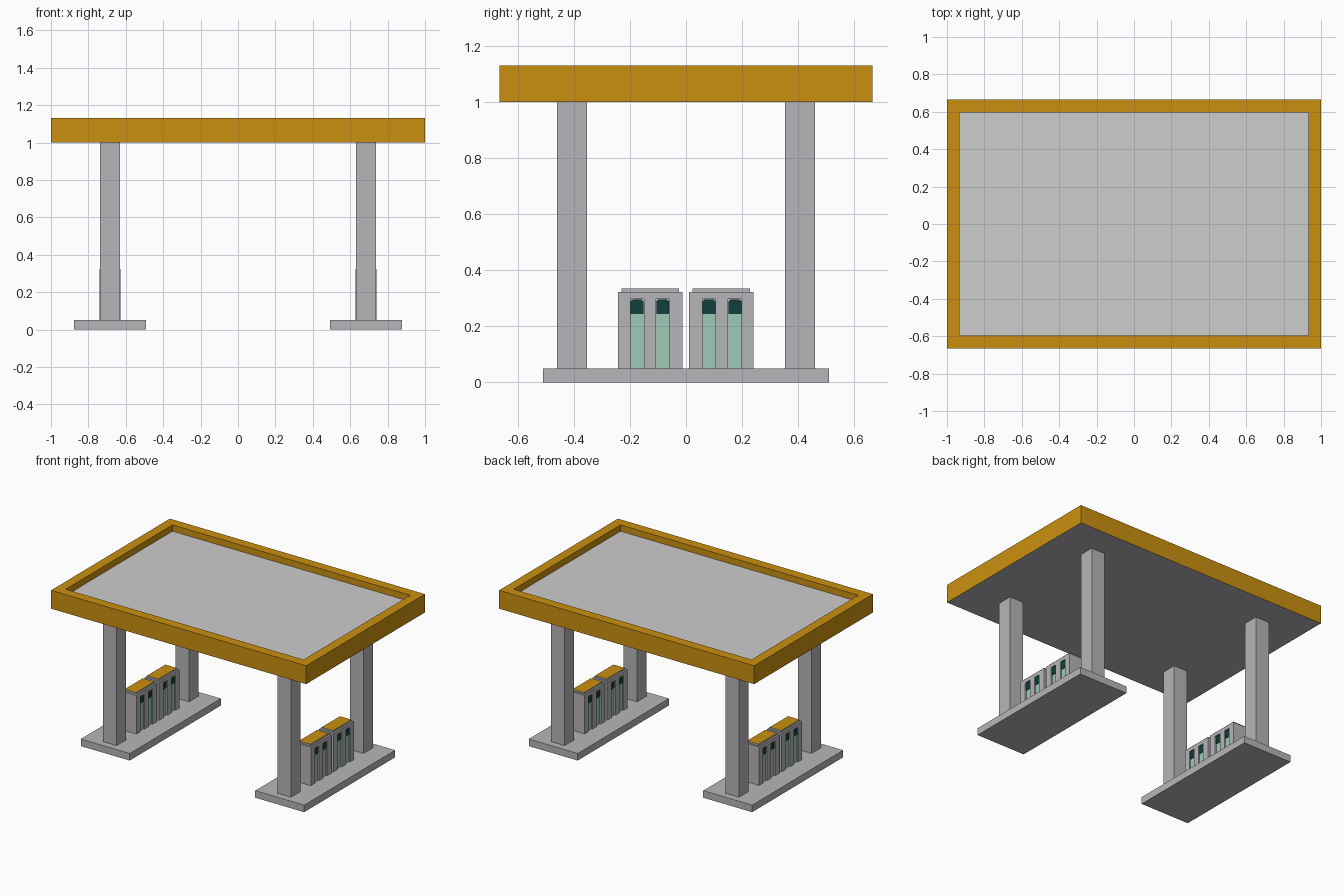
import bpy, bmesh
from mathutils import Vector

if "Cube" in bpy.data.objects:
    bpy.data.objects.remove(bpy.data.objects["Cube"])


def material(name, rgb):
    m = bpy.data.materials.new(name)
    m.diffuse_color = (*rgb, 1)
    m.use_nodes = True
    m.node_tree.nodes["Principled BSDF"].inputs["Base Color"].default_value = m.diffuse_color
    return m


ORANGE = material("canopy orange", (0.60, 0.28, 0.005))
GREY = material("concrete grey", (0.47, 0.47, 0.49))
ROOF = material("roof light grey", (0.61, 0.61, 0.61))
GREEN = material("pale green", (0.34, 0.60, 0.47))
DARK = material("dark teal", (0.005, 0.05, 0.045))


def finish(name, bm, *mats):
    me = bpy.data.meshes.new(name)
    bmesh.ops.recalc_face_normals(bm, faces=bm.faces)
    bm.to_mesh(me)
    bm.free()
    for m in mats:
        me.materials.append(m)
    ob = bpy.data.objects.new(name, me)
    bpy.context.collection.objects.link(ob)
    return ob


def add_box(bm, x, y, z):
    """Add a box spanning the given (low, high) ranges."""
    verts = bmesh.ops.create_cube(bm, size=1)["verts"]
    for v in verts:
        v.co = Vector([(a + b) / 2 + c * (b - a) for (a, b), c in zip((x, y, z), v.co)])


def box(name, x, y, z, *mats):
    bm = bmesh.new()
    add_box(bm, x, y, z)
    return finish(name, bm, *mats)


def pick(bm, up):
    return [f for f in bm.faces if f.normal.z * up > 0.9]


# Canopy: rim with sunken roof and grey ceiling
bm = bmesh.new()
add_box(bm, (-1, 1), (-0.665, 0.665), (1.0, 1.13))
bm.normal_update()
pick(bm, -1)[0].material_index = 1
roof = pick(bm, 1)[0]
bmesh.ops.inset_region(bm, faces=[roof], thickness=0.096)
floor = bmesh.ops.extrude_discrete_faces(bm, faces=[roof])["faces"][0]
bmesh.ops.translate(bm, verts=floor.verts, vec=(0, 0, -0.045))
floor.material_index = 2
finish("canopy", bm, ORANGE, GREY, ROOF)

DEPTH = 0.014          # slot depth
HALF = 0.057           # half pump thickness


def nozzle(name, x, side, y):
    """Dark chamfered nozzle plate at the top of a slot."""
    outline = [(-0.023, 0.243), (0.023, 0.243), (0.023, 0.288),
               (0.014, 0.296), (-0.014, 0.296), (-0.023, 0.288)]
    bm = bmesh.new()
    face = bm.faces.new([bm.verts.new((x, y + a, z)) for a, z in outline])
    ext = bmesh.ops.extrude_face_region(bm, geom=[face])["geom"]
    bmesh.ops.translate(bm, verts=[g for g in ext if isinstance(g, bmesh.types.BMVert)],
                        vec=(side * 0.008, 0, 0))
    finish(name, bm, DARK)


def pump(tag, cx, y0, y1, slots):
    # Body with open slots cut in both broad sides
    body = box(f"pump_body_{tag}", (cx - HALF, cx + HALF), (y0, y1), (0.05, 0.323), GREY)
    bm = bmesh.new()
    for s in (-1, 1):
        back = cx + s * (HALF - DEPTH)
        xs = sorted((back, cx + s * (HALF + 0.05)))
        for i, y in enumerate(slots):
            add_box(bm, xs, (y - 0.0235, y + 0.0235), (0.0, 0.297))
            label = f"{tag}_{'inner' if s * cx < 0 else 'outer'}_{i + 1}"
            # Pale panel below, dark nozzle above
            box(f"hose_panel_{label}", sorted((back, back + s * 0.004)),
                (y - 0.023, y + 0.023), (0.05, 0.243), GREEN)
            nozzle(f"nozzle_{label}", back, s, y)
    cutter = finish(f"slot_cutter_{tag}", bm)
    cutter.hide_render = True
    cutter.hide_viewport = True
    mod = body.modifiers.new("slots", "BOOLEAN")
    mod.object = cutter
    mod.solver = "EXACT"
    # Cap: grey sides, orange top
    bm = bmesh.new()
    add_box(bm, (cx - HALF + 0.012, cx + HALF - 0.012), (y0 + 0.014, y1 - 0.012), (0.322, 0.335))
    bm.normal_update()
    pick(bm, 1)[0].material_index = 1
    finish(f"pump_cap_{tag}", bm, GREY, ORANGE)


# Two islands, each with a plinth, two columns and two pumps
for sx, side in ((-1, "left"), (1, "right")):
    cx = sx * 0.684
    box(f"island_{side}", (cx - 0.192, cx + 0.192), (-0.51, 0.51), (0, 0.05), GREY)
    for y, end in ((-0.406, "front"), (0.406, "back")):
        box(f"column_{side}_{end}", (cx - 0.054, cx + 0.054),
            (y - 0.054, y + 0.054), (0.05, 1.0), GREY)
    pump(f"{side}_front", cx, -0.243, -0.013, (-0.174, -0.083))
    pump(f"{side}_back", cx, 0.010, 0.240, (0.082, 0.174))
